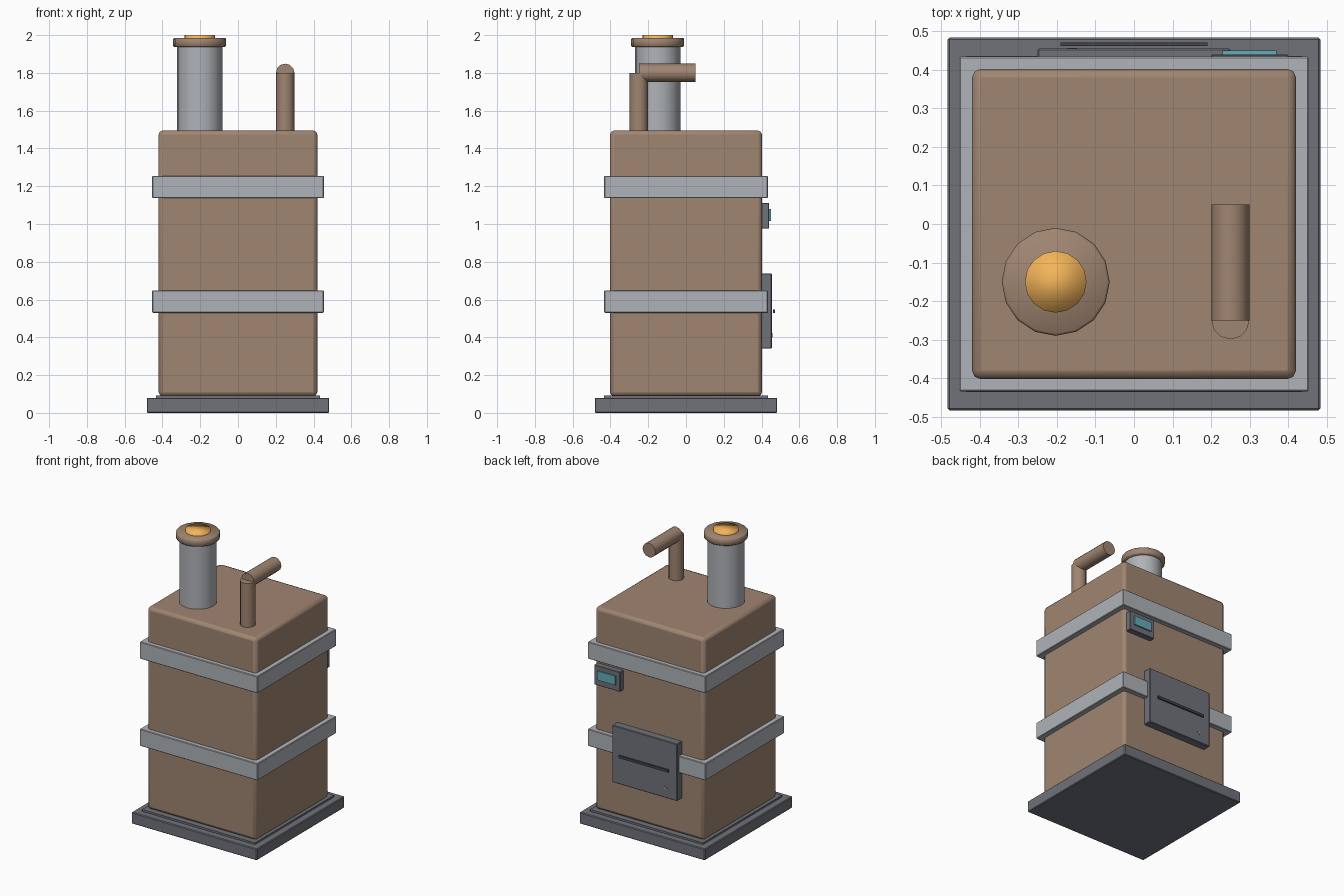
import bpy, math

if "Cube" in bpy.data.objects:
    bpy.data.objects.remove(bpy.data.objects["Cube"])


def material(name, rgb):
    m = bpy.data.materials.new(name)
    m.diffuse_color = (*rgb, 1)
    m.use_nodes = True
    m.node_tree.nodes["Principled BSDF"].inputs["Base Color"].default_value = m.diffuse_color
    return m


BROWN = material("brown_metal", (0.35, 0.235, 0.165))
DARK = material("dark_metal", (0.16, 0.17, 0.195))
STEEL = material("light_steel", (0.43, 0.45, 0.48))
BLACK = material("dark_trim", (0.06, 0.06, 0.07))
EMBER = material("ember_glow", (0.9, 0.46, 0.1))
SCREEN = material("screen_teal", (0.13, 0.42, 0.48))


def bevel(ob, width, segments):
    mod = ob.modifiers.new("bevel", 'BEVEL')
    mod.width, mod.segments = width, segments


def box(name, lo, hi, mat, width=0, segments=1):
    bpy.ops.mesh.primitive_cube_add(size=1, location=[(a + b) / 2 for a, b in zip(lo, hi)])
    ob = bpy.context.object
    ob.name = name
    ob.scale = [b - a for a, b in zip(lo, hi)]
    bpy.ops.object.transform_apply(location=False, rotation=False, scale=True)
    ob.data.materials.append(mat)
    if width:
        bevel(ob, width, segments)
    return ob


def tube(name, loc, r, depth, mat, sides=16, along_y=False, soft=False):
    bpy.ops.mesh.primitive_cylinder_add(vertices=sides, radius=r, depth=depth, location=loc,
                                        rotation=(math.pi / 2 if along_y else 0, 0, 0))
    ob = bpy.context.object
    ob.name = name
    ob.data.materials.append(mat)
    if soft:
        bpy.ops.object.shade_smooth()
    else:
        bpy.ops.object.shade_smooth_by_angle(angle=math.radians(40))
    return ob


# Base slab and thin plinth
box("base_slab", (-0.483, -0.483, 0), (0.483, 0.483, 0.08), DARK, 0.005)
box("plinth", (-0.435, -0.435, 0.07), (0.435, 0.435, 0.093), DARK)

# Main body with softened edges
box("body", (-0.42, -0.402, 0.088), (0.42, 0.402, 1.495), BROWN, 0.022, 2)
bpy.ops.object.shade_smooth_by_angle(angle=math.radians(50))

# Two steel bands
for i, z in enumerate((0.53, 1.137)):
    box(f"band_{i + 1}", (-0.454, -0.434, z), (0.454, 0.434, z + 0.118), STEEL, 0.004)

# Chimney with collar and glowing top
CX, CY = -0.203, -0.15
tube("chimney", (CX, CY, 1.715), 0.12, 0.47, STEEL)
collar = tube("chimney_collar", (CX, CY, 1.961), 0.14, 0.048, BROWN, soft=True)
bevel(collar, 0.006, 1)
tube("chimney_glow", (CX, CY, 1.98), 0.08, 0.04, EMBER, soft=True)

# Bent exhaust pipe
tube("exhaust_upright", (0.25, -0.25, 1.64), 0.049, 0.32, BROWN, 12)
tube("exhaust_outlet", (0.25, -0.1, 1.80), 0.049, 0.3, BROWN, 12, along_y=True)

# Rear hatch, its handle bar and a small stud
box("hatch", (-0.25, 0.39, 0.34), (0.25, 0.455, 0.738), DARK, 0.004)
box("hatch_handle", (-0.19, 0.461, 0.53), (0.19, 0.471, 0.548), BLACK)
tube("hatch_stud", (-0.16, 0.445, 0.41), 0.012, 0.024, BROWN, 8, along_y=True)

# Rear control panel and screen
box("panel", (0.2, 0.395, 0.975), (0.4, 0.44, 1.112), DARK, 0.003)
box("panel_screen", (0.23, 0.43, 1.017), (0.37, 0.45, 1.08), SCREEN)
